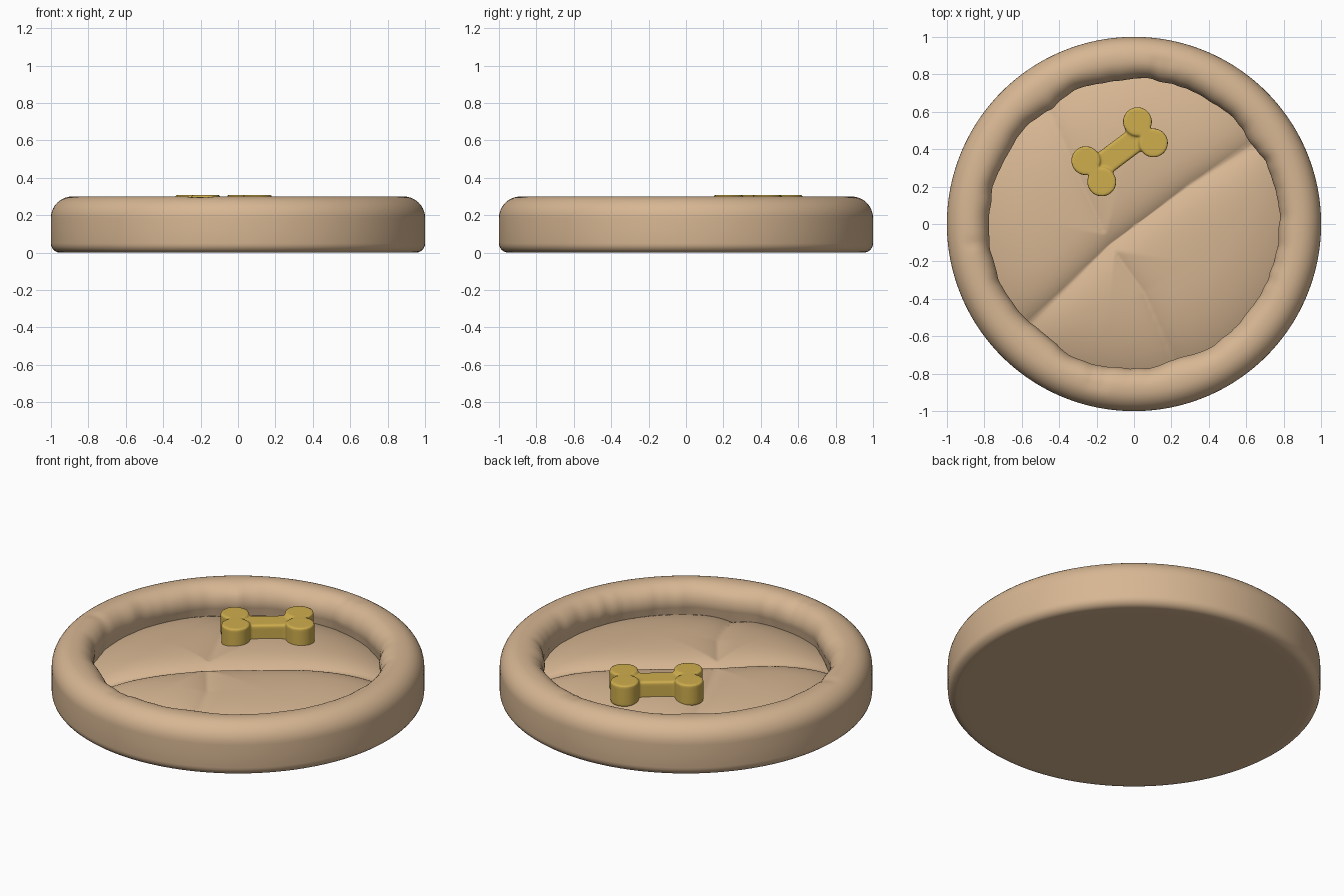
import bpy, bmesh, math
from mathutils import Vector, noise

if "Cube" in bpy.data.objects:
    bpy.data.objects.remove(bpy.data.objects["Cube"])


def material(name, rgb):
    m = bpy.data.materials.new(name)
    m.diffuse_color = (*rgb, 1)
    m.use_nodes = True
    m.node_tree.nodes["Principled BSDF"].inputs["Base Color"].default_value = m.diffuse_color
    return m


TAN = material("tan fabric", (0.68, 0.47, 0.29))
GOLD = material("golden yellow", (0.62, 0.42, 0.075))


def finish(name, bm, mat):
    bmesh.ops.recalc_face_normals(bm, faces=bm.faces)
    for f in bm.faces:
        f.smooth = True
    me = bpy.data.meshes.new(name)
    bm.to_mesh(me)
    bm.free()
    me.materials.append(mat)
    ob = bpy.data.objects.new(name, me)
    bpy.context.collection.objects.link(ob)
    return ob


def arc(cx, cz, rx, rz, a0, a1, n):
    return [(cx + rx * math.cos(math.radians(a0 + (a1 - a0) * i / n)),
             cz + rz * math.sin(math.radians(a0 + (a1 - a0) * i / n))) for i in range(n + 1)]


def polar_skin(rings, n, centre):
    """Skin a list of rings; fill from the first ring to a centre point."""
    bm = bmesh.new()
    vs = [[bm.verts.new(p) for p in ring] for ring in rings]
    c = bm.verts.new(centre)
    for j in range(n):
        k = (j + 1) % n
        bm.faces.new((c, vs[0][j], vs[0][k]))
        for a, b in zip(vs, vs[1:]):
            bm.faces.new((a[j], b[j], b[k], a[k]))
    return bm


def gauss(t, mid, width):
    d = (t - mid + 180) % 360 - 180
    return math.exp(-(d / width) ** 2)


# Padded rim and flat base, revolved with puckers along the inner wall
N = 240
profile = [(0.5, 0.0), (0.9, 0.0)]
profile += arc(0.95, 0.05, 0.05, 0.05, -90, 0, 6) + [(1.0, 0.12)]
profile += arc(0.885, 0.185, 0.115, 0.115, 0, 90, 10)
profile += arc(0.875, 0.195, 0.10, 0.105, 90, 200, 14)
profile += [(0.785, 0.12), (0.795, 0.08), (0.81, 0.03)]


def rim_point(r, z, j):
    t = 360 * j / N
    a = math.radians(t)
    inner = min(1, max(0, (0.89 - r) / 0.10)) if z > 0.02 else 0
    w = 0.014 * noise.noise(Vector((5 * math.cos(a), 5 * math.sin(a), z * 1.5)))
    w += 0.006 * noise.noise(Vector((14 * math.cos(a), 14 * math.sin(a), z)))
    w -= 0.028 * gauss(t, 287, 8) + 0.015 * gauss(t, 34, 8) + 0.018 * gauss(t, 226, 9)
    w -= 0.012 * gauss(t, 127, 9)
    fold = sum(gauss(t, m, 1.8) for m in (78, 82, 187, 255, 259))
    if z > 0.2 and r < 0.93:
        z -= 0.006 * fold * min(1, (0.93 - r) / 0.05)
    r += w * inner
    return (r * math.cos(a), r * math.sin(a), z)


finish("padded_rim", polar_skin([[rim_point(r, z, j) for j in range(N)] for r, z in profile],
                                N, (0, 0, 0)), TAN)

# Tufted cushion: four puffy lobes divided by seams meeting off centre
HUB = Vector((-0.13, -0.11))
SEAMS = [((0.30, 0.21), (0.68, 0.45), 1.0), ((-0.35, -0.33), (-0.60, -0.58), 1.0),
         ((0.05, -0.36), (0.24, -0.80), 0.6), ((-0.27, 0.20), (-0.50, 0.70), 0.5)]


def seg_dist(p, a, b):
    ab = b - a
    t = max(0, min(1, (p - a).dot(ab) / ab.length_squared))
    return (p - a - ab * t).length


def cushion_z(x, y):
    p = Vector((x, y))
    dip = math.exp(-(p - HUB).length / 0.07)
    for mid, end, depth in SEAMS:
        m, e = Vector(mid), Vector(end)
        d = min(seg_dist(p, HUB, m), seg_dist(p, m, e))
        dip = max(dip, depth * math.exp(-d / 0.08))
    return 0.217 - 0.052 * dip - 0.085 * (p.length / 0.78) ** 4


rings = []
for i in range(1, 71):
    r = 0.84 * i / 70
    ring = []
    for j in range(N):
        x, y = r * math.cos(math.tau * j / N), r * math.sin(math.tau * j / N)
        ring.append((x, y, cushion_z(x, y)))
    rings.append(ring)
finish("tufted_cushion", polar_skin(rings, N, (0, 0, cushion_z(0, 0))), TAN)

# Bone toy: four knobs and a shaft fused into one soft body
bm = bmesh.new()
for sx in (-1, 1):
    for sy in (-1, 1):
        g = bmesh.ops.create_cone(bm, cap_ends=True, segments=48, radius1=0.077,
                                  radius2=0.077, depth=0.125)
        bmesh.ops.translate(bm, verts=g["verts"], vec=(sx * 0.173, sy * 0.071, 0))
g = bmesh.ops.create_cube(bm, size=1)
bmesh.ops.scale(bm, verts=g["verts"], vec=(0.36, 0.13, 0.105))
bmesh.ops.translate(bm, verts=g["verts"], vec=(0, 0, -0.006))
bone = finish("bone_toy", bm, GOLD)
bone.location = (-0.077, 0.386, 0.246)
bone.rotation_euler = (0, 0, math.radians(37))
rm = bone.modifiers.new("fuse", 'REMESH')
rm.mode = 'VOXEL'
rm.voxel_size = 0.006
rm.use_smooth_shade = True
sm = bone.modifiers.new("soften", 'SMOOTH')
sm.factor = 0.5
sm.iterations = 14
